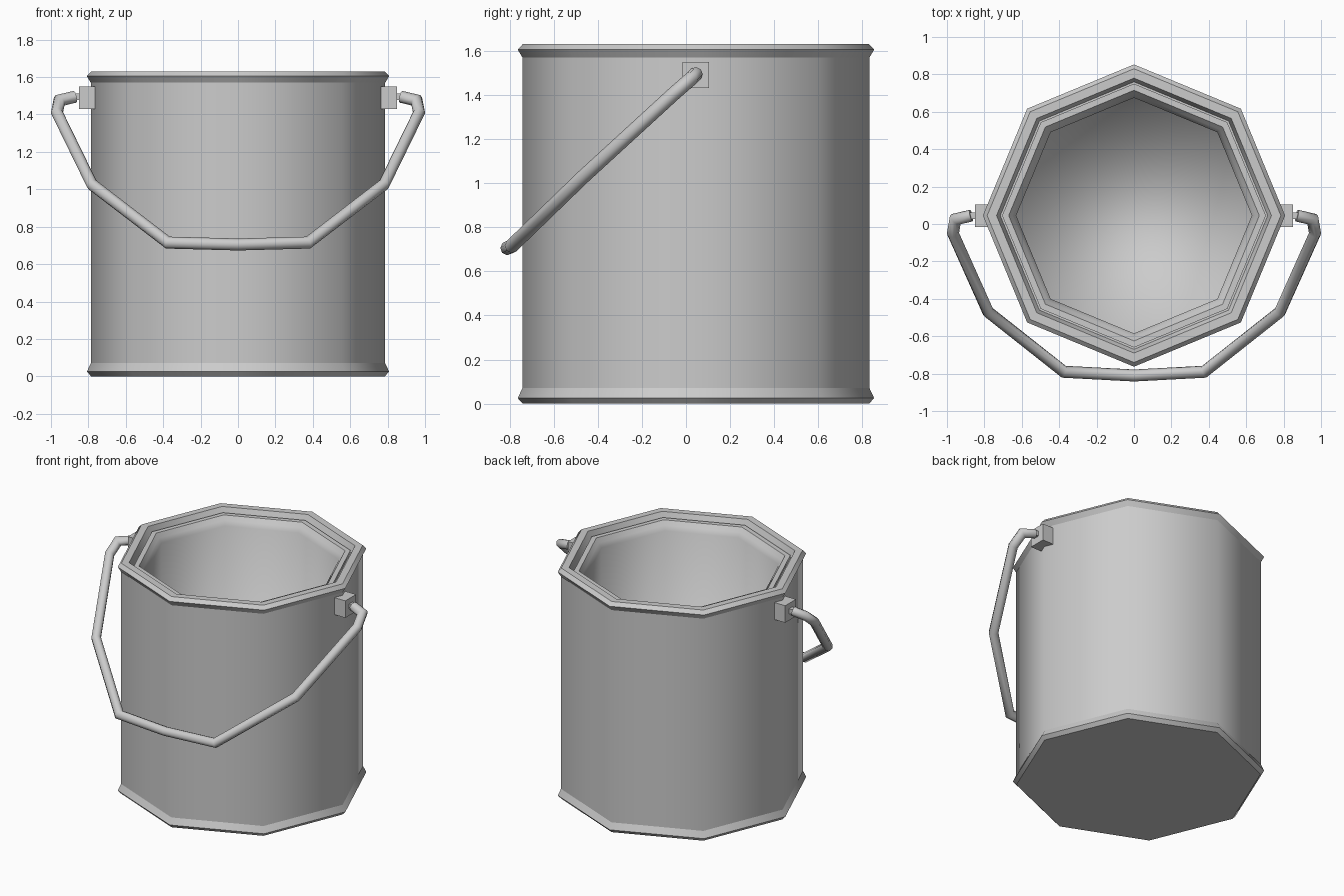
import bpy, bmesh, math
from mathutils import Vector

cube = bpy.data.objects.get("Cube")
if cube:
    bpy.data.objects.remove(cube, do_unlink=True)

CY = 0.045      # centre of the bucket in y
SIDES = 8


def material(name, rgb):
    m = bpy.data.materials.new(name)
    m.use_nodes = True
    m.diffuse_color = (*rgb, 1)
    m.node_tree.nodes["Principled BSDF"].inputs["Base Color"].default_value = (*rgb, 1)
    return m


metal = material("grey metal", (0.6, 0.6, 0.6))


def finish(name, bm):
    mesh = bpy.data.meshes.new(name)
    bm.to_mesh(mesh)
    bm.free()
    ob = bpy.data.objects.new(name, mesh)
    bpy.context.collection.objects.link(ob)
    mesh.materials.append(metal)
    return ob


def lathe(name, profile, sharp=(), cap_start=False, cap_end=False):
    """Sweep (radius, z) points round the bucket axis; sharp lists crisp rings."""
    bm = bmesh.new()
    rings = []
    for r, z in profile:
        angles = [math.tau * i / SIDES for i in range(SIDES)]
        rings.append([bm.verts.new((r * math.cos(a), CY + r * math.sin(a), z)) for a in angles])
    for low, high in zip(rings, rings[1:]):
        for i in range(SIDES):
            j = (i + 1) % SIDES
            bm.faces.new((low[i], low[j], high[j], high[i])).smooth = True
    if cap_start:
        bm.faces.new(rings[0][::-1]).smooth = True
    if cap_end:
        bm.faces.new(rings[-1]).smooth = True
    for k in sharp:
        for i in range(SIDES):
            bm.edges.get((rings[k][i], rings[k][(i + 1) % SIDES])).smooth = False
    return finish(name, bm)


# Outer shell, with a flared bead at the foot and at the mouth
lathe("base_bead", [(0.785, 0), (0.808, 0.025), (0.787, 0.07)], sharp=(0, 1), cap_start=True)
lathe("body_wall", [(0.787, 0.07), (0.787, 1.57)])
lathe("mouth_rim", [(0.787, 1.57), (0.808, 1.605), (0.785, 1.63), (0.735, 1.63),
                    (0.715, 1.58), (0.705, 1.58), (0.705, 1.60), (0.67, 1.60), (0.65, 1.57)],
      sharp=range(1, 8))
# Hollow inside
lathe("inner_wall", [(0.65, 1.57), (0.63, 1.54), (0.63, 0.06)], cap_end=True)


# Carrying handle: a mitred tube along a mirrored path
half = [(0.87, 0.045, 1.495), (0.955, 0.025, 1.475), (0.968, -0.05, 1.41),
        (0.78, -0.47, 1.025), (0.375, -0.79, 0.715)]
path = [Vector(p) for p in half] + [Vector((0, -0.81, 0.705))]
path += [Vector((-x, y, z)) for x, y, z in reversed(half)]
plane_normal = Vector((0, -0.68, 0.73)).normalized()
bm = bmesh.new()
rings = []
for i, p in enumerate(path):
    before = (p - path[i - 1]).normalized() if i else None
    after = (path[i + 1] - p).normalized() if i < len(path) - 1 else None
    tangent = ((before or after) + (after or before)).normalized()
    miter = 1 / max(0.75, tangent.dot(after or before))
    side = tangent.cross(plane_normal).normalized()
    up = side.cross(tangent)
    rings.append([bm.verts.new(p + 0.032 * (math.cos(a) * side * miter + math.sin(a) * up))
                  for a in (math.tau * k / 8 for k in range(8))])
for a, b in zip(rings, rings[1:]):
    for k in range(8):
        n = (k + 1) % 8
        bm.faces.new((a[k], a[n], b[n], b[k])).smooth = True
bm.faces.new(rings[0])
bm.faces.new(rings[-1][::-1])
bmesh.ops.recalc_face_normals(bm, faces=bm.faces)
for e in bm.edges:
    if e.calc_face_angle(0) > math.radians(60):
        e.smooth = False
finish("handle", bm)


# Lugs and pivot pins on both sides
def box(name, centre, size):
    bm = bmesh.new()
    bmesh.ops.create_cube(bm, size=1)
    for v in bm.verts:
        v.co = Vector(c + s * q for c, s, q in zip(centre, size, v.co))
    return finish(name, bm)


for side, s in (("left", 1), ("right", -1)):
    box(side + "_lug", (s * 0.807, CY, 1.49), (0.085, 0.12, 0.12))
    box(side + "_pin", (s * 0.865, CY, 1.495), (0.05, 0.035, 0.035))
